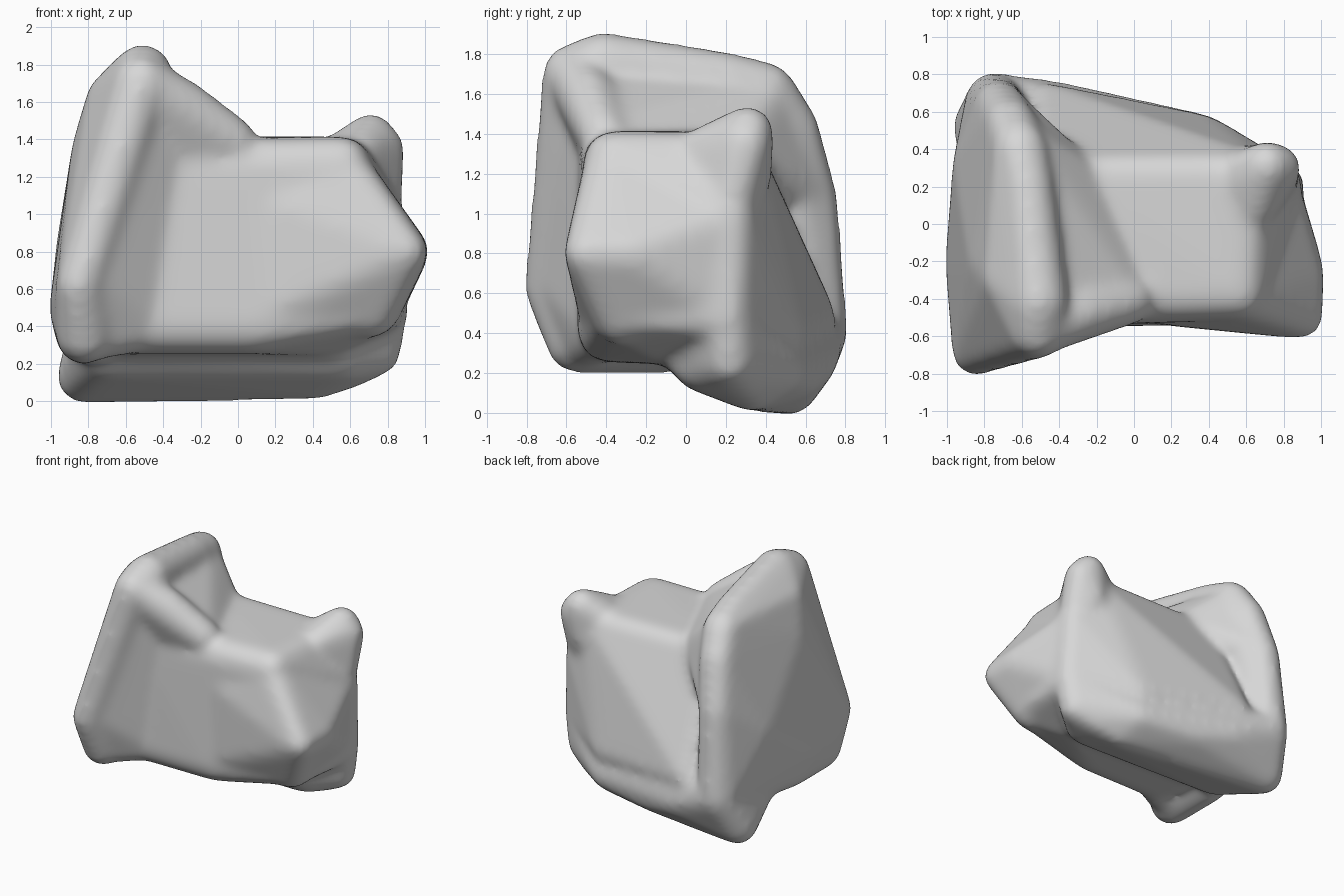
import bpy
import bmesh
from mathutils import Vector

WEAR_ALLOWANCE = 0.015  # extra radius that the smoothing takes off again

default_cube = bpy.data.objects.get("Cube")
if default_cube:
    bpy.data.objects.remove(default_cube, do_unlink=True)


def unit_ball():
    """Points of a unit sphere, used to round every corner."""
    bm = bmesh.new()
    bmesh.ops.create_icosphere(bm, subdivisions=2, radius=1.0)
    points = [v.co.copy() for v in bm.verts]
    bm.free()
    return points


BALL = unit_ball()


def add_chunk(target, corners):
    """Wrap a convex skin around rounded corners (x, y, z, radius)."""
    bm = bmesh.new()
    for x, y, z, radius in corners:
        for p in BALL:
            bm.verts.new(Vector((x, y, z)) + p * (radius + WEAR_ALLOWANCE))
    bmesh.ops.convex_hull(bm, input=bm.verts[:])
    loose = [v for v in bm.verts if not v.link_faces]
    bmesh.ops.delete(bm, geom=loose, context='VERTS')
    bmesh.ops.recalc_face_normals(bm, faces=bm.faces[:])
    chunk = bpy.data.meshes.new("chunk")
    bm.to_mesh(chunk)
    bm.free()
    target.from_mesh(chunk)
    bpy.data.meshes.remove(chunk)


# Tall leaning slab at one end
slab = [
    (-.52, -.57, 1.70, .14), (-.51, -.42, 1.75, .15),
    (-.57, .20, 1.67, .13), (-.61, .40, 1.61, .14),
    (-.66, .53, 1.42, .13), (-.69, -.30, 1.62, .11),
    (-.77, -.20, 1.35, .11), (-.72, .63, 1.08, .12),
    (-.75, .66, .42, .14), (-.82, -.12, .35, .14),
    (-.85, -.69, .62, .11), (-.82, -.55, .35, .14),
    (-.88, -.20, .50, .12), (-.85, .30, .85, .11),
]

# Broad main block
block = [
    (-.50, -.40, 1.25, .13), (.56, -.37, 1.27, .13),
    (.60, .26, 1.27, .12), (-.40, .25, 1.28, .12),
    (.77, .22, 1.00, .11), (.79, .20, .48, .11),
    (.75, -.35, .50, .11), (.35, .46, .42, .12),
    (-.45, .62, .48, .12), (-.60, -.40, .40, .13),
    (.10, -.40, .40, .13), (-.60, -.10, .38, .12),
    (.50, -.12, .38, .12),
]

# Sloping foot along the lower back
foot = [
    (-.83, .52, .13, .13), (-.75, .66, .40, .14),
    (-.40, .61, .27, .14), (-.10, .55, .20, .12),
    (.36, .45, .22, .13), (.42, .33, .13, .11),
    (.60, .28, .19, .11), (.75, .22, .26, .11),
    (.79, .20, .48, .11), (.55, .07, .24, .12),
    (-.70, .12, .24, .12), (.45, -.08, .40, .12),
    (-.70, -.05, .40, .12),
]

# Blunt nose on the far end
nose = [
    (.90, -.50, .80, .10), (.91, -.28, .80, .10),
    (.56, -.37, 1.24, .13), (.72, -.33, .47, .12),
    (.77, .15, .95, .11), (.78, .12, .55, .11),
    (.20, -.41, 1.05, .12), (.20, -.41, .50, .12),
]

# Small knob on the rear top corner
knob = [
    (.71, .31, 1.41, .12), (.76, .30, 1.35, .12),
    (.64, .10, 1.31, .12), (.50, .22, 1.27, .12),
    (.68, .31, 1.18, .11), (.75, .20, .95, .11),
]

# Ridge running down from the peak along the front
front_ridge = [
    (-.52, -.56, 1.70, .14), (-.28, -.48, 1.57, .13),
    (-.03, -.41, 1.39, .12), (-.20, -.35, 1.20, .12),
]

# Sloping shoulder between slab and block
shoulder = [
    (-.60, .40, 1.56, .13), (-.30, .24, 1.34, .11),
    (-.70, .62, 1.10, .11), (-.50, -.45, 1.64, .12),
    (-.12, -.05, 1.29, .11), (-.05, -.38, 1.37, .11),
    (-.60, .10, 1.00, .11),
]

# Soft fill in the corner between slab edge and front face
front_fill = [
    (-.80, -.65, .64, .10), (-.61, -.59, 1.35, .11),
    (-.52, -.54, 1.60, .12), (-.48, -.42, .60, .12),
    (-.38, -.42, 1.25, .12), (-.76, -.50, .36, .13),
    (-.50, -.40, .41, .13),
]

bm = bmesh.new()
for corners in (slab, block, foot, nose, knob,
                front_ridge, shoulder, front_fill):
    add_chunk(bm, corners)
mesh = bpy.data.meshes.new("boulder")
bm.to_mesh(mesh)
bm.free()
boulder = bpy.data.objects.new("boulder", mesh)
bpy.context.collection.objects.link(boulder)

# Fuse the chunks and wear down the seams
fuse = boulder.modifiers.new("fuse", 'REMESH')
fuse.mode = 'VOXEL'
fuse.voxel_size = 0.025
fuse.use_smooth_shade = True
wear = boulder.modifiers.new("wear", 'SMOOTH')
wear.factor = 0.5
wear.iterations = 24

depsgraph = bpy.context.evaluated_depsgraph_get()
worn = bpy.data.meshes.new_from_object(boulder.evaluated_get(depsgraph))
boulder.modifiers.clear()
boulder.data = worn
bpy.data.meshes.remove(mesh)
worn.name = "boulder"

# Plain grey stone
stone = bpy.data.materials.new("grey_stone")
stone.use_nodes = True
grey = (0.68, 0.68, 0.68, 1.0)
stone.diffuse_color = grey
for node in stone.node_tree.nodes:
    if node.type == 'BSDF_PRINCIPLED':
        node.inputs["Base Color"].default_value = grey
worn.materials.clear()
worn.materials.append(stone)
for face in worn.polygons:
    face.material_index = 0
    face.use_smooth = True
